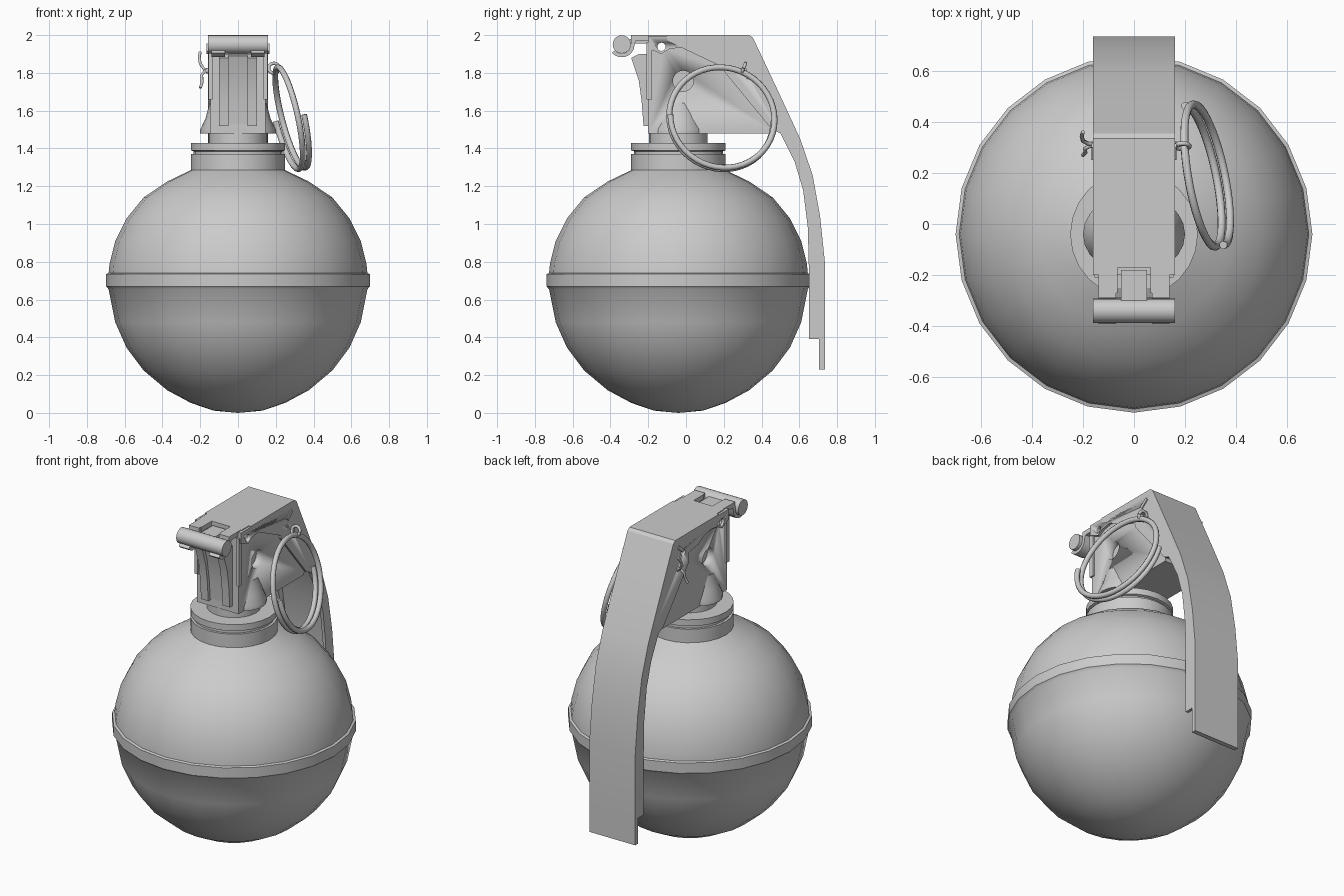
import bpy, bmesh, math
from mathutils import Vector

if "Cube" in bpy.data.objects:
    bpy.data.objects.remove(bpy.data.objects["Cube"])

CY = -0.04  # axis of the round body along y


def finish(name, bm, angle=35):
    bmesh.ops.recalc_face_normals(bm, faces=bm.faces)
    me = bpy.data.meshes.new(name)
    bm.to_mesh(me)
    bm.free()
    ob = bpy.data.objects.new(name, me)
    bpy.context.collection.objects.link(ob)
    bpy.ops.object.select_all(action='DESELECT')
    ob.select_set(True)
    bpy.context.view_layer.objects.active = ob
    bpy.ops.object.shade_smooth_by_angle(angle=math.radians(angle))
    return ob


def lathe(name, profile, seg=24, sy=1.0):
    """Revolve (radius, z) points around the body axis."""
    bm = bmesh.new()
    vs = [bm.verts.new((r, 0, z)) for r, z in profile]
    es = [bm.edges.new(p) for p in zip(vs, vs[1:])]
    bmesh.ops.spin(bm, geom=vs + es, cent=(0, 0, 0), axis=(0, 0, 1),
                   angle=2 * math.pi, steps=seg, use_duplicate=False)
    bmesh.ops.remove_doubles(bm, verts=bm.verts, dist=0.0005)
    for v in bm.verts:
        v.co.y = v.co.y * sy + CY
    return finish(name, bm)


def prism(name, pts, *spans):
    """Extrude a side profile of (y, z) points across each x span."""
    bm = bmesh.new()
    for x0, x1 in spans:
        f = bm.faces.new([bm.verts.new((x0, y, z)) for y, z in pts])
        g = bmesh.ops.extrude_face_region(bm, geom=[f])['geom']
        for v in g:
            if isinstance(v, bmesh.types.BMVert):
                v.co.x = x1
    return finish(name, bm, 25)


def both(a, b):
    return (a, b), (-b, -a)


def rect(y0, y1, z0, z1):
    return [(y0, z0), (y1, z0), (y1, z1), (y0, z1)]


def disc(y, z, r, n=16):
    return [(y + r * math.cos(2 * math.pi * i / n),
             z + r * math.sin(2 * math.pi * i / n)) for i in range(n)]


def cut(cutter, *targets):
    cutter.hide_render = True
    cutter.hide_viewport = True
    for t in targets:
        m = t.modifiers.new('cut', 'BOOLEAN')
        m.operation, m.solver, m.object = 'DIFFERENCE', 'EXACT', cutter


def wire(name, pts, r):
    cu = bpy.data.curves.new(name, 'CURVE')
    cu.dimensions = '3D'
    cu.bevel_depth, cu.bevel_resolution, cu.use_fill_caps = r, 2, True
    sp = cu.splines.new('POLY')
    sp.points.add(len(pts) - 1)
    for p, c in zip(sp.points, pts):
        p.co = (*c, 1)
    ob = bpy.data.objects.new(name, cu)
    bpy.context.collection.objects.link(ob)
    return ob


# round body with raised seam band and threaded neck
lathe('body', [(0, 0), (0.13, 0.012), (0.25, 0.053), (0.375, 0.12), (0.5, 0.225),
               (0.59, 0.345), (0.65, 0.48), (0.685, 0.655), (0.699, 0.67),
               (0.699, 0.735), (0.685, 0.74), (0.68, 0.79), (0.65, 0.91),
               (0.59, 1.03), (0.5, 1.14), (0.375, 1.225), (0.25, 1.285),
               (0.25, 1.37), (0, 1.37)])
lathe('collar', [(0, 1.36), (0.235, 1.36), (0.235, 1.385), (0.25, 1.39),
                 (0.25, 1.43), (0.155, 1.43), (0.155, 1.5), (0, 1.5)])
lathe('housing_base_flare', [(0, 1.48), (0.2, 1.48), (0.2, 1.5), (0.172, 1.56),
                             (0.15, 1.64), (0, 1.64)], 24, 0.8)

# fuze housing under the lever
housing = prism('fuze_housing', [(-0.2, 1.48), (0.45, 1.48), (0.455, 1.5), (0.2, 1.82),
                                 (0.17, 1.97), (-0.2, 1.97)], (-0.145, 0.145))

# curved front guide with a recessed strip between its two rails
guide = [(-0.19, 1.52), (-0.225, 1.52), (-0.235, 1.65), (-0.25, 1.76),
         (-0.29, 1.88), (-0.25, 1.9), (-0.19, 1.9)]
prism('front_rails', guide, *both(0.05, 0.1))
prism('front_strip', [(-0.19, 1.53), (-0.205, 1.53), (-0.215, 1.65), (-0.235, 1.78),
                      (-0.27, 1.89), (-0.19, 1.9)], (-0.05, 0.05))
prism('front_corner_ribs', rect(-0.21, -0.18, 1.66, 1.96), *both(0.135, 0.155))

# safety lever: bent plate with folded side flanges
outer = [(-0.1, 2.0), (0.335, 2.0), (0.355, 1.985), (0.48, 1.72), (0.605, 1.45),
         (0.67, 1.26), (0.71, 1.04), (0.735, 0.8), (0.735, 0.39), (0.735, 0.23)]
pv = [Vector(p) for p in outer]
inner = []
for i, p in enumerate(pv):
    d = (pv[min(i + 1, len(pv) - 1)] - pv[max(i - 1, 0)]).normalized()
    inner.append(tuple(p + Vector((d.y, -d.x)) * 0.03))
prism('lever_plate', outer + inner[::-1], (-0.16, 0.16))
flange = prism('lever_flanges', [(-0.2, 1.995), (0.335, 1.995)] + outer[2:9] + [
    (0.65, 0.39), (0.65, 0.78), (0.645, 0.98), (0.62, 1.18), (0.575, 1.33),
    (0.5, 1.48), (0.455, 1.5), (0.2, 1.81), (0.2, 1.87), (0.16, 1.88),
    (0.1, 1.89), (0.04, 1.925), (-0.03, 1.935), (-0.09, 1.925),
    (-0.13, 1.9), (-0.2, 1.93)], *both(0.14, 0.16))

# see-through holes and round side recesses
holes = prism('hole_cutter', disc(-0.13, 1.938, 0.022), (-0.3, 0.3))
slot = prism('slot_cutter', disc(0.255, 1.895, 0.022), (-0.3, 0.3))
cut(holes, housing, flange)
cut(slot, flange)
cut(prism('recess_cutter', disc(-0.015, 1.757, 0.055), *both(0.1, 0.3)), housing)

# angled tabs beside the pin hole
prism('pin_tabs', [(0.25, 1.915), (0.265, 1.9), (0.315, 1.94), (0.3, 1.955)],
      *both(0.155, 0.166))

# lever front arms and hooks that wrap under the roller
prism('lever_front', rect(-0.17, -0.09, 1.965, 2.0), (-0.145, 0.145))
prism('lever_front_arms', rect(-0.27, -0.16, 1.97, 2.0), *both(0.065, 0.14))
arc = [math.radians(a) for a in range(0, -141, -20)]
hook = [(-0.34 + r * math.cos(a), 1.95 + r * math.sin(a))
        for r, seq in ((0.068, arc), (0.048, arc[::-1])) for a in seq]
prism('roller_hooks', [(-0.255, 2.0)] + hook + [(-0.29, 2.0)], *both(0.07, 0.14))
prism('roller_tongue', rect(-0.3, -0.18, 1.955, 1.98), (-0.05, 0.05))
prism('hinge_roller', disc(-0.34, 1.951, 0.048, 20), (-0.16, 0.16))

# pull ring: one and a half turns of tilted coil
n = Vector((1, 0.19, 0.24)).normalized()
u = (Vector((0, 1, 0)) - n * n.y).normalized()
v = n.cross(u)
centre = Vector((0.275, 0.19, 1.562))
ring = []
for i in range(73):
    t = math.radians(180 + 540 * i / 72)
    ring.append(centre + u * 0.282 * math.cos(t) + v * 0.275 * math.sin(t)
                + n * (0.026 - 0.052 * i / 72))
wire('pull_ring', ring, 0.016)

# safety pin with eye and splayed split ends
eye_c, eye_t = Vector((0.19, 0.305, 1.825)), Vector((0, 0.93, -0.37))
ex = Vector((1, 0, 0))
ey = eye_t.cross(ex).normalized()
wire('pin_eye', [eye_c + 0.028 * (ex * math.cos(a) + ey * math.sin(a))
                 for a in [math.pi * 2 * i / 16 for i in range(17)]], 0.009)
wire('pin_shaft', [(0.17, 0.31, 1.815), (-0.17, 0.31, 1.81)], 0.013)
wire('pin_end_upper', [(-0.15, 0.31, 1.815), (-0.18, 0.315, 1.82), (-0.2, 0.325, 1.85),
                       (-0.205, 0.345, 1.885), (-0.2, 0.36, 1.91)], 0.008)
wire('pin_end_lower', [(-0.15, 0.31, 1.805), (-0.175, 0.305, 1.81), (-0.192, 0.295, 1.79),
                       (-0.19, 0.28, 1.75), (-0.2, 0.27, 1.72)], 0.008)
